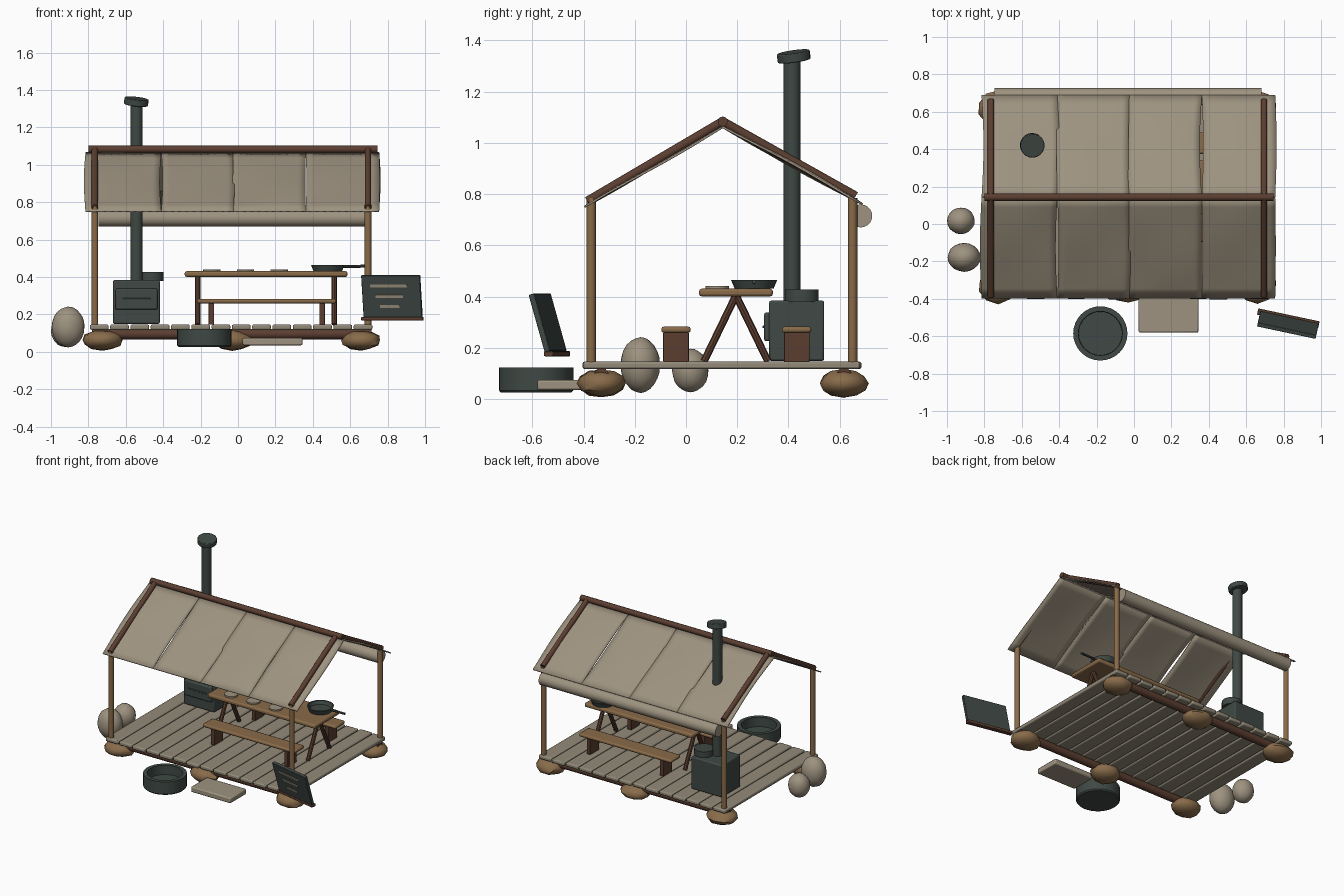
import bpy, bmesh, math, random
from mathutils import Vector, Matrix

random.seed(4)
if "Cube" in bpy.data.objects:
    bpy.data.objects.remove(bpy.data.objects["Cube"])


def material(name, rgb):
    m = bpy.data.materials.new(name)
    m.use_nodes = True
    m.diffuse_color = (*rgb, 1)
    m.node_tree.nodes["Principled BSDF"].inputs["Base Color"].default_value = (*rgb, 1)
    return m


canvas = material("canvas", (0.34, 0.29, 0.215))
weathered = material("weathered_plank", (0.29, 0.255, 0.19))
tan = material("tan_wood", (0.25, 0.145, 0.065))
dark = material("dark_wood", (0.105, 0.048, 0.03))
iron = material("dark_iron", (0.05, 0.066, 0.058))
rock = material("brown_rock", (0.25, 0.15, 0.07))


def finish(name, bm, mat, matrix=Matrix(), bevel=0, smooth=True):
    """Turn a bmesh into a named object with one colour."""
    bm.transform(matrix)
    bmesh.ops.recalc_face_normals(bm, faces=bm.faces)
    me = bpy.data.meshes.new(name)
    bm.to_mesh(me)
    bm.free()
    me.materials.append(mat)
    ob = bpy.data.objects.new(name, me)
    bpy.context.collection.objects.link(ob)
    if bevel:
        b = ob.modifiers.new("soft_edges", "BEVEL")
        b.width, b.segments = bevel, 2
    if smooth:
        bpy.ops.object.select_all(action="DESELECT")
        ob.select_set(True)
        bpy.context.view_layer.objects.active = ob
        bpy.ops.object.shade_smooth_by_angle(angle=math.radians(40))
    return ob


def box(name, mat, center, size, rot=Matrix(), bevel=0.005):
    bm = bmesh.new()
    bmesh.ops.create_cube(bm, size=1)
    bm.transform(Matrix.Diagonal((*size, 1)))
    return finish(name, bm, mat, Matrix.Translation(center) @ rot, bevel)


def rod(name, mat, a, b, r, sides=10, bevel=0):
    """Round bar between two points."""
    a, b = Vector(a), Vector(b)
    bm = bmesh.new()
    bmesh.ops.create_cone(bm, cap_ends=True, segments=sides, radius1=r, radius2=r, depth=(b - a).length)
    turn = (b - a).to_track_quat("Z", "Y").to_matrix().to_4x4()
    return finish(name, bm, mat, Matrix.Translation((a + b) / 2) @ turn, bevel)


def lathe(name, mat, center, profile, sides=32):
    """Revolve (radius, height) points round a vertical axis."""
    bm = bmesh.new()
    vs = [bm.verts.new((r, 0, z)) for r, z in profile]
    es = [bm.edges.new(p) for p in zip(vs, vs[1:])]
    bmesh.ops.spin(bm, geom=vs + es, axis=(0, 0, 1), cent=(0, 0, 0), angle=math.tau, steps=sides)
    bmesh.ops.remove_doubles(bm, verts=bm.verts, dist=0.0001)
    return finish(name, bm, mat, Matrix.Translation(center))


def lump(name, mat, center, radii, rough, detail=2):
    bm = bmesh.new()
    bmesh.ops.create_icosphere(bm, subdivisions=detail, radius=1)
    for v in bm.verts:
        v.co *= 1 + random.uniform(-rough, rough)
    bm.transform(Matrix.Diagonal((*radii, 1)))
    return finish(name, bm, mat, Matrix.Translation(center))


# Foundation rocks and the beams resting on them
for row, y in (("front", -0.33), ("back", 0.617)):
    for side, x in (("right", -0.725), ("middle", -0.03), ("left", 0.66)):
        lump(f"{row}_{side}_rock", rock, (x, y, 0.062), (0.108, 0.095, 0.054), 0.06)
    rod(f"{row}_beam", dark, (-0.78, y, 0.095), (0.715, y, 0.095), 0.028)

# Deck planks
count, step = 14, 0.1085
for i in range(count):
    x = -0.742 + i * step
    jitter = random.uniform(-0.006, 0.006)
    box(f"deck_plank_{i + 1}", weathered, (x, 0.14 + jitter, 0.132), (0.1, 1.08, 0.028), bevel=0.008)

# Posts, rafters and ridge pole
RIDGE, RZ = 0.143, 1.083
EAVES = (("front", -0.385, 0.772), ("back", 0.662, 0.792))
for side, x in (("right", -0.765), ("left", 0.695)):
    for row, y in (("front", -0.37), ("back", 0.65)):
        rod(f"{row}_{side}_post", tan, (x, y, 0.14), (x, y, 0.785), 0.0185)
    for row, y, z in EAVES:
        rod(f"{row}_{side}_rafter", dark, (x, y, z), (x, RIDGE, RZ), 0.018)
rod("ridge_pole", dark, (-0.8, RIDGE, RZ), (0.745, RIDGE, RZ), 0.02)

# Canvas roof: four gently billowing panels on each slope
seams = (-0.815, -0.41, -0.025, 0.363, 0.755)
N = 10
for row, ey, ez in (("front", -0.4, 0.757), ("back", 0.692, 0.768)):
    top = Vector((0, RIDGE, RZ - 0.012))
    down = Vector((0, ey, ez)) - top
    normal = Vector((0, -down.z, abs(down.y)))
    normal.y *= 1 if down.y > 0 else -1
    normal.normalize()
    for i, (x0, x1) in enumerate(zip(seams, seams[1:])):
        bm = bmesh.new()
        lift, skew, phase = random.uniform(0.008, 0.014), random.uniform(-0.012, 0.012), random.uniform(0, 3)
        grid = []
        for a in range(N + 1):
            u = a / N
            line = []
            for b in range(N + 1):
                v = b / N
                wave = lift * math.sin(math.pi * u) * math.sin(math.pi * v)
                wave += 0.006 * math.sin(4 * u + 3 * v + phase) * math.sin(math.pi * v)
                p = top + down * v + normal * (wave - 0.008)
                p.x = x0 + (x1 - x0) * u + skew * math.sin(math.pi * v)
                line.append(bm.verts.new(p))
            grid.append(line)
        for a in range(N):
            for b in range(N):
                bm.faces.new((grid[a][b], grid[a + 1][b], grid[a + 1][b + 1], grid[a][b + 1]))
        ob = finish(f"{row}_roof_panel_{i + 1}", bm, canvas)
        s = ob.modifiers.new("cloth_thickness", "SOLIDIFY")
        s.thickness, s.offset = 0.008, 0

# Rolled side wall under the back eave
rod("rolled_canvas", canvas, (-0.745, 0.682, 0.715), (0.682, 0.682, 0.715), 0.045, 20)

# Stove with door, burner, flue and tilted cap
box("stove_body", iron, (-0.543, 0.432, 0.267), (0.25, 0.215, 0.235), bevel=0.008)
box("stove_door", iron, (-0.543, 0.318, 0.282), (0.225, 0.026, 0.112), bevel=0.008)
box("stove_door_bar", iron, (-0.543, 0.303, 0.282), (0.15, 0.008, 0.01), bevel=0.002)
rod("stove_burner", iron, (-0.463, 0.452, 0.38), (-0.463, 0.452, 0.427), 0.066, 24)
rod("flue_pipe", iron, (-0.543, 0.414, 0.38), (-0.543, 0.414, 1.335), 0.033, 20)
rod("flue_cap", iron, (-0.546, 0.423, 1.32), (-0.542, 0.418, 1.355), 0.065, 20, 0.004)

# Table with A-frame legs
box("table_top", tan, (0.15, 0.195, 0.416), (0.87, 0.288, 0.03), bevel=0.01)
for side, x in (("right", -0.215), ("left", 0.515)):
    for row, y in (("front", 0.07), ("back", 0.32)):
        rod(f"table_{row}_{side}_leg", dark, (x, y, 0.147), (x, 0.195, 0.405), 0.0145, 8)

# Benches
for row, y in (("front", -0.039), ("back", 0.432)):
    box(f"{row}_bench_seat", tan, (0.152, y, 0.271), (0.745, 0.114, 0.024), bevel=0.009)
    for side, x in (("right", -0.142), ("left", 0.45)):
        box(f"{row}_bench_{side}_leg", dark, (x, y, 0.203), (0.03, 0.1, 0.115), bevel=0.003)

# Plates and frying pan
for i, x in enumerate((-0.14, 0.04, 0.22)):
    rod(f"plate_{i + 1}", canvas, (x, 0.122, 0.43), (x, 0.122, 0.441), 0.046, 20)
lathe("frying_pan", iron, (0.48, 0.266, 0.431),
      [(0, 0), (0.076, 0), (0.09, 0.034), (0.08, 0.034), (0.07, 0.01), (0, 0.01)], 24)
rod("pan_handle", iron, (0.56, 0.266, 0.456), (0.678, 0.266, 0.458), 0.008, 8)

# Wash tub and stepping slab in front
lathe("wash_tub", iron, (-0.18, -0.585, 0.026),
      [(0, 0), (0.138, 0), (0.145, 0.008), (0.145, 0.097), (0.118, 0.097), (0.116, 0.03), (0, 0.03)])
box("step_slab", canvas, (0.185, -0.488, 0.055), (0.32, 0.185, 0.04), bevel=0.008)

# Menu board leaning forward, with ledge and chalk bars
yaw = Matrix.Rotation(math.radians(-12), 4, "Z")
lean = yaw @ Matrix.Rotation(math.radians(16), 4, "X")
origin = Vector((0.823, -0.54, 0.298))
box("menu_board", iron, origin, (0.32, 0.022, 0.232), lean, 0.003)
box("menu_ledge", dark, (0.825, -0.503, 0.177), (0.335, 0.035, 0.02), yaw, 0.004)
for i, width in enumerate((0.2, 0.15, 0.105)):
    spot = origin + lean.to_3x3() @ Vector((-0.012, -0.013, 0.06 - i * 0.057))
    box(f"chalk_bar_{i + 1}", canvas, spot, (width, 0.006, 0.017), lean, 0)

# Grain sacks beside the deck
lump("large_sack", canvas, (-0.908, -0.178, 0.133), (0.088, 0.077, 0.108), 0.015, 3)
lump("small_sack", canvas, (-0.926, 0.017, 0.112), (0.074, 0.071, 0.085), 0.015, 3)
